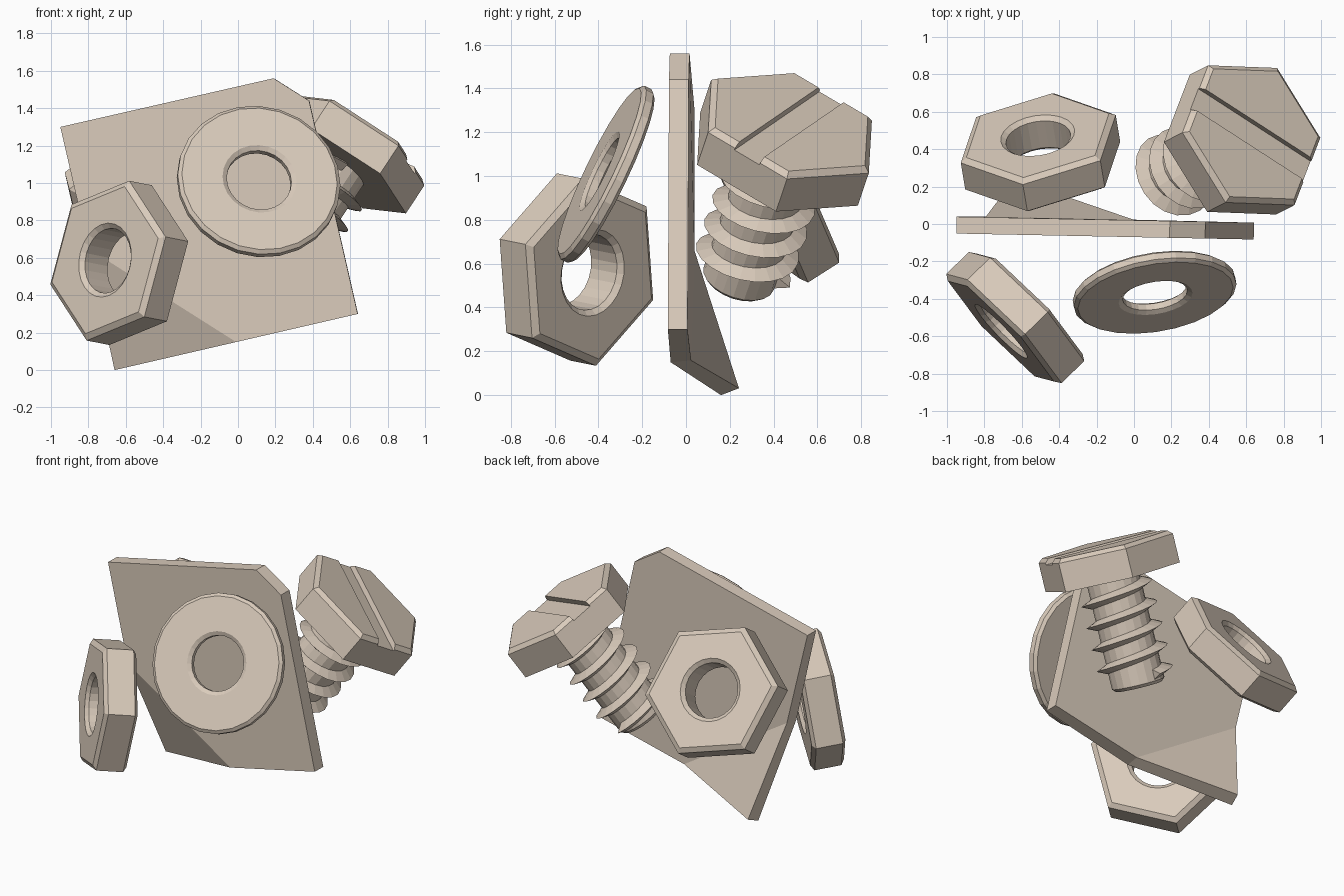
import bpy, bmesh
from math import cos, sin, pi, radians
from mathutils import Vector, Matrix

cube = bpy.data.objects.get("Cube")
if cube:
    bpy.data.objects.remove(cube, do_unlink=True)

metal = bpy.data.materials.new("warm_beige_metal")
colour = (0.70, 0.60, 0.50, 1)
metal.use_nodes = True
metal.diffuse_color = colour
metal.node_tree.nodes["Principled BSDF"].inputs["Base Color"].default_value = colour


def make(name, bm):
    bmesh.ops.recalc_face_normals(bm, faces=bm.faces)
    mesh = bpy.data.meshes.new(name)
    bm.to_mesh(mesh)
    bm.free()
    mesh.materials.append(metal)
    obj = bpy.data.objects.new(name, mesh)
    bpy.context.collection.objects.link(obj)
    return obj


def skin(name, sections, loop=False):
    """Join closed cross-sections; either cap the ends or loop round."""
    bm = bmesh.new()
    rows = [[bm.verts.new(p) for p in s] for s in sections]
    pairs = list(zip(rows, rows[1:]))
    if loop:
        pairs.append((rows[-1], rows[0]))
    else:
        bm.faces.new(rows[0])
        bm.faces.new(rows[-1])
    for a, b in pairs:
        for i in range(len(a)):
            j = (i + 1) % len(a)
            bm.faces.new((a[i], a[j], b[j], b[i]))
    return make(name, bm)


def polar(r, angle, z):
    return Vector((r * cos(angle), r * sin(angle), z))


def place(obj, centre, axis, spoke):
    """Local z goes along axis and local x towards spoke."""
    z = Vector(axis).normalized()
    x = Vector(spoke)
    x = (x - z * x.dot(z)).normalized()
    frame = Matrix((x, z.cross(x), z)).transposed().to_4x4()
    obj.matrix_world = Matrix.Translation(centre) @ frame
    return obj


def hexagon(angle):
    return cos(pi / 6) / cos(angle % (pi / 3) - pi / 6)


def ring(name, radius, half, rim, inset, outline, steps=24):
    """Chamfered ring with a chamfered bore."""
    bore, mouth = 0.175, 0.2
    sections = []
    for k in range(steps):
        a = 2 * pi * k / steps
        f = outline(a)
        profile = [(bore, -rim), (mouth, -half), ((radius - inset) * f, -half),
                   (radius * f, -rim), (radius * f, rim),
                   ((radius - inset) * f, half), (mouth, half), (bore, rim)]
        sections.append([polar(r, a, z) for r, z in profile])
    return skin(name, sections, loop=True)


# Nuts and washer
place(ring("front_nut", 0.443, 0.107, 0.085, 0.035, hexagon),
      (-0.635, -0.5, 0.573), (-0.71, -0.69, 0.14), (0.115, -0.03, 0.43))
place(ring("rear_nut", 0.443, 0.107, 0.085, 0.035, hexagon),
      (-0.5, 0.384, 0.92), (-0.14, 0.83, 0.53), (0.41, 0.127, -0.09))
place(ring("washer", 0.44, 0.034, 0.018, 0.02, lambda a: 1),
      (0.11, -0.365, 1.008), (0.15, -0.89, 0.43), (1, 0, 0))

# Bent plate
outline = [(-0.95, 1.30), (0.19, 1.56), (0.38, 1.44), (0.64, 0.30),
           (-0.01, 0.15), (-0.80, 0.65)]
bm = bmesh.new()
sheet = [bm.verts.new((x, -0.07 - 0.02 * x, z)) for x, z in outline]
tip = bm.verts.new((-0.66, 0.16, 0))
bm.faces.new(sheet)
bm.faces.new((sheet[5], sheet[4], tip))
front_y = sheet[0].co.y
plate = make("bent_plate", bm)
solid = plate.modifiers.new("thickness", "SOLIDIFY")
solid.thickness = 0.09
solid.use_even_offset = True
# Thicken towards the back whichever way the sheet normals ended up
solid.offset = 1 if plate.data.polygons[0].normal.y > 0 else -1

# Bolt head, with a slot cut across two opposite flats
axis = Vector((0.53, 0.27, 0.80)).normalized()
under = Vector((0.63, 0.476, 1.23)) - axis * 0.19
spoke = (0.36, -0.014, -0.235)
head = skin("bolt_head", [[polar(r, k * pi / 3, z) for k in range(6)]
                          for r, z in ((0.44, 0), (0.44, 0.185), (0.41, 0.21))])
bm = bmesh.new()
bmesh.ops.create_cube(bm, size=1, matrix=Matrix.Rotation(radians(-30), 4, "Z")
                      @ Matrix.Translation((0, 0, 0.225))
                      @ Matrix.Diagonal((1.2, 0.14, 0.1, 1)))
cutter = make("slot_cutter", bm)
cutter.hide_render = True
for part in (head, cutter):
    place(part, under, axis, spoke)
slot = head.modifiers.new("slot", "BOOLEAN")
slot.operation = "DIFFERENCE"
slot.solver = "EXACT"
slot.object = cutter
bpy.context.view_layer.objects.active = head
bpy.ops.object.modifier_apply(modifier=slot.name)
bpy.data.objects.remove(cutter, do_unlink=True)

# Bolt shaft and helical thread
length, core, crest, pitch, steps = 0.70, 0.168, 0.235, 0.138, 20
shaft = skin("bolt_shaft", [[polar(r, 2 * pi * k / steps, z) for k in range(steps)]
                            for r, z in ((core - 0.02, -length),
                                         (core, 0.02 - length), (core, 0.01))])
turns = []
for k in range(int(4.6 * steps)):
    a = 2 * pi * k / steps
    z = 0.06 - length + pitch * k / steps
    turns.append([polar(core - 0.01, a, z - 0.035), polar(crest, a, z),
                  polar(core - 0.01, a, z + 0.035)])
thread = skin("bolt_thread", turns)
for part in (shaft, thread):
    place(part, under, axis, (0, 1, -0.3))
